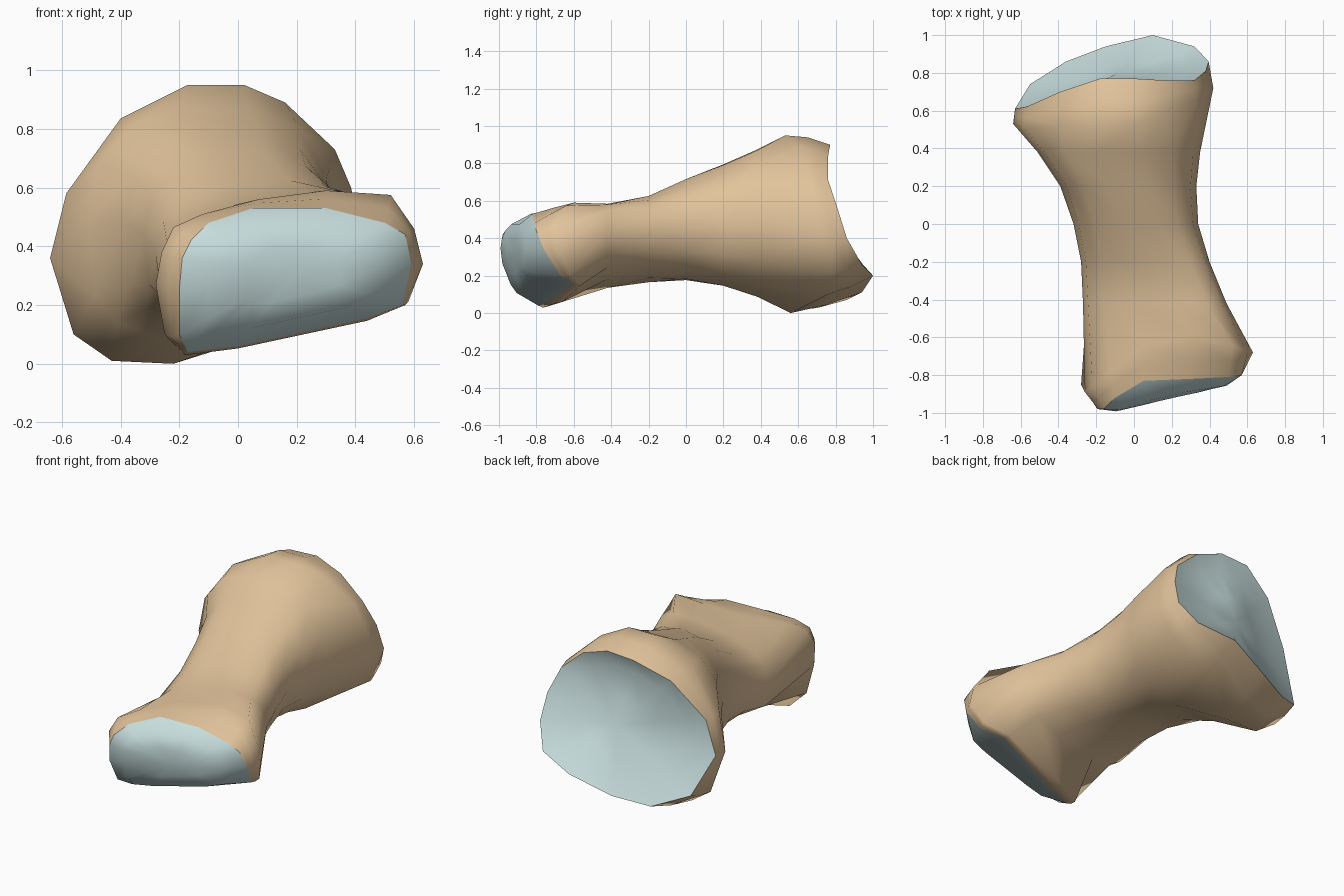
import bpy, math
from mathutils import Vector

if "Cube" in bpy.data.objects:
    bpy.data.objects.remove(bpy.data.objects["Cube"])

N = 14  # points per cross-section, counter-clockwise seen from the front


def material(name, color):
    m = bpy.data.materials.new(name)
    m.diffuse_color = color
    m.use_nodes = True
    m.node_tree.nodes["Principled BSDF"].inputs["Base Color"].default_value = m.diffuse_color
    return m


def loft(name, rings, mat):
    """Skin consecutive rings (front to back); a one-point ring is a cap centre."""
    verts, faces, starts = [], [], []
    for r in rings:
        starts.append(len(verts))
        verts += [tuple(p) for p in r]
    for k in range(len(rings) - 1):
        a, b = starts[k], starts[k + 1]
        for i in range(N):
            j = (i + 1) % N
            if len(rings[k]) == 1:
                faces.append((a, b + i, b + j))
            elif len(rings[k + 1]) == 1:
                faces.append((a + i, b, a + j))
            else:
                faces.append((a + i, b + i, b + j, a + j))
    me = bpy.data.meshes.new(name)
    me.from_pydata(verts, [], faces)
    me.materials.append(mat)
    me.update()
    ob = bpy.data.objects.new(name, me)
    bpy.context.collection.objects.link(ob)
    bpy.context.view_layer.objects.active = ob
    ob.select_set(True)
    bpy.ops.object.shade_smooth_by_angle(angle=math.radians(60))
    ob.select_set(False)


def section(y, x0, x1, z0, z1, shear, upper):
    """Shaft cross-section: full at lower left, flatter at lower right, leaning by shear."""
    ring = []
    for i in range(N):
        a = 2 * math.pi * i / N
        c, s = math.cos(a), math.sin(a)
        e = upper if s >= 0 else (.55 if c < 0 else .95)
        c = math.copysign(abs(c) ** e, c)
        s = math.copysign(abs(s) ** e, s)
        dx = c * (x1 - x0) / 2
        ring.append((dx + (x0 + x1) / 2, y, (z0 + z1) / 2 + s * (z1 - z0) / 2 + shear * dx))
    return ring


def inset(ring, centre, f, depth):
    """Shrink a ring towards a centre; depth(x, y, z) gives the new y."""
    out = []
    for p in ring:
        q = Vector(centre).lerp(Vector(p), f)
        out.append((q.x, depth(q.x, q.y, q.z), q.z))
    return out


def between(r0, r1, swell):
    """Ring halfway between two rings, swollen vertically for a rounded lip."""
    mids = [(Vector(a) + Vector(b)) / 2 for a, b in zip(r0, r1)]
    return [(m.x, m.y, .45 + (m.z - .45) * swell) for m in mids]


# Front head: cartilage edge and bony rim
front_edge = [(.59, -.76, .34), (.57, -.80, .44), (.5, -.81, .48), (.3, -.82, .53), (.05, -.83, .53),
              (-.1, -.92, .48), (-.16, -.98, .42), (-.19, -.98, .36), (-.2, -.97, .25), (-.2, -.89, .1),
              (-.17, -.79, .04), (0, -.74, .06), (.44, -.61, .155), (.56, -.67, .2)]
front_rim = [(.63, -.68, .34), (.60, -.68, .46), (.52, -.64, .575), (.3, -.6, .59), (.07, -.64, .56),
             (-.12, -.78, .51), (-.22, -.86, .465), (-.26, -.89, .38), (-.28, -.85, .27), (-.25, -.82, .1),
             (-.19, -.74, .035), (0, -.66, .06), (.44, -.56, .15), (.58, -.62, .21)]
# Back head: bony rim and cartilage edge
back_rim = [(.42, .72, .42), (.385, .69, .60), (.33, .66, .73), (.16, .60, .89), (.02, .53, .95),
            (-.17, .53, .95), (-.40, .52, .835), (-.585, .51, .58), (-.64, .53, .36), (-.56, .56, .10),
            (-.43, .55, .01), (-.22, .56, 0), (.10, .76, .10), (.36, .78, .22)]
back_edge = [(.395, .86, .40), (.38, .81, .56), (.32, .76, .71), (.17, .76, .84), (0, .77, .90),
             (-.18, .77, .89), (-.39, .70, .79), (-.57, .62, .57), (-.63, .61, .36), (-.55, .74, .14),
             (-.36, .86, .07), (-.15, .94, .11), (.10, 1.0, .20), (.32, .94, .26)]
# Shaft: y, x range, z range, lean, upper roundness
shaft = [section(-.42, -.27, .49, .16, .565, .17, .7),
         section(-.2, -.28, .40, .175, .62, .09, .75),
         section(0, -.32, .34, .175, .72, .02, .85),
         section(.2, -.39, .33, .14, .80, -.02, .85),
         section(.38, -.51, .35, .08, .88, -.02, .85)]

bone = material("bone", (.76, .55, .33, 1))
cartilage = material("cartilage", (.58, .73, .73, 1))

loft("bone_body", [front_edge, between(front_edge, front_rim, 1.02), front_rim] + shaft
     + [back_rim, between(back_rim, back_edge, 1.03), back_edge], bone)

# Bulging front cartilage
bulge = lambda x, y, z: -1.0 + .23 * (x + .13) + 1.3 * (z - .36) ** 2
fc = (.19, -.92, .31)
loft("front_cartilage", [[(fc[0], bulge(*fc), fc[2])], inset(front_edge, fc, .4, bulge),
                         inset(front_edge, fc, .75, bulge), front_edge], cartilage)

# Back cartilage, hollow below its upper lip
bc = (-.08, .80, .47)
hollow = lambda x, y, z: y - .01 - .14 * max(0, z - .55)
loft("back_cartilage", [back_edge, inset(back_edge, bc, .78, hollow),
                        inset(back_edge, bc, .4, hollow), [bc]], cartilage)
